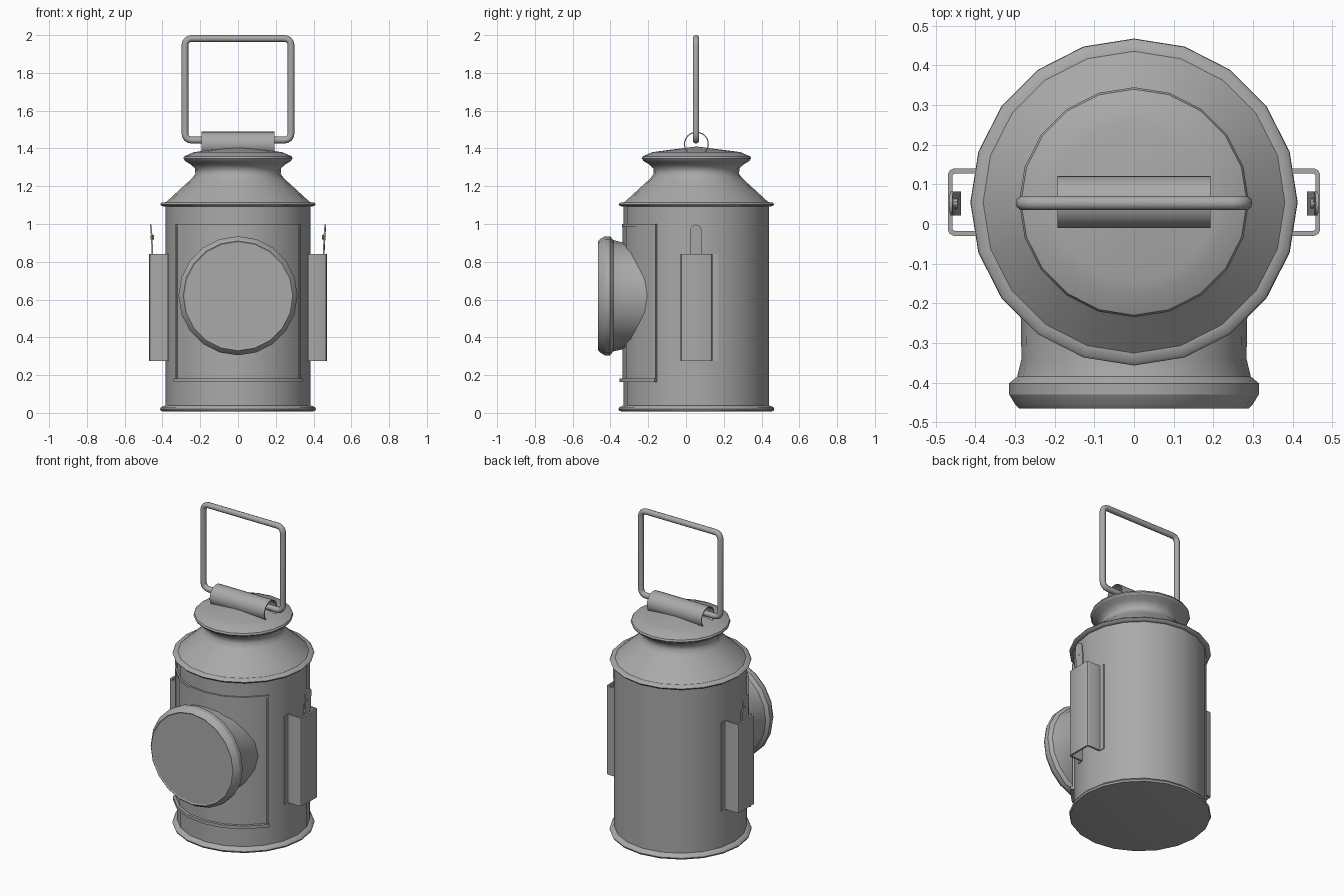
import bpy, bmesh, math
from mathutils import Vector

if "Cube" in bpy.data.objects:
    bpy.data.objects.remove(bpy.data.objects["Cube"])

CY = 0.055          # y of the lantern axis
SIDES = 20

metal = bpy.data.materials.new("grey metal")
metal.diffuse_color = (0.4, 0.4, 0.4, 1)
metal.use_nodes = True
metal.node_tree.nodes["Principled BSDF"].inputs["Base Color"].default_value = metal.diffuse_color


def finish(name, bm, angle=35):
    bmesh.ops.recalc_face_normals(bm, faces=bm.faces)
    me = bpy.data.meshes.new(name)
    bm.to_mesh(me)
    bm.free()
    ob = bpy.data.objects.new(name, me)
    bpy.context.collection.objects.link(ob)
    me.materials.append(metal)
    bpy.ops.object.select_all(action='DESELECT')
    ob.select_set(True)
    bpy.context.view_layer.objects.active = ob
    bpy.ops.object.shade_smooth_by_angle(angle=math.radians(angle))
    return ob


def lathe(name, profile, place, angle=35):
    """Revolve (radius, height) points; ends are capped, place() maps to space."""
    bm = bmesh.new()
    rings = []
    for r, h in profile:
        rings.append([bm.verts.new(place(r * math.sin(2 * math.pi * i / SIDES),
                                         r * math.cos(2 * math.pi * i / SIDES), h))
                      for i in range(SIDES)])
    for a, b in zip(rings, rings[1:]):
        for i in range(SIDES):
            j = (i + 1) % SIDES
            bm.faces.new((a[i], a[j], b[j], b[i]))
    bm.faces.new(rings[0])
    bm.faces.new(rings[-1])
    return finish(name, bm, angle)


def prism(name, outline, depth, place):
    """Extrude a closed 2D outline between depth[0] and depth[1]."""
    bm = bmesh.new()
    a, b = [[bm.verts.new(place(u, v, d)) for u, v in outline] for d in depth]
    n = len(a)
    for i in range(n):
        bm.faces.new((a[i], a[(i + 1) % n], b[(i + 1) % n], b[i]))
    bm.faces.new(a)
    bm.faces.new(b)
    return finish(name, bm)


def upright(u, v, h):
    return Vector((u, CY + v, h))


def forward(u, v, h):
    return Vector((u, h, 0.62 + v))


# Body with rolled rims
lathe("body", [(0.385, 0.015), (0.385, 1.105)], upright)
lathe("bottom_rim", [(0.395, 0.008), (0.408, 0.01), (0.413, 0.02), (0.408, 0.03),
                     (0.385, 0.04)], upright, 50)
lathe("top_rim", [(0.385, 1.092), (0.405, 1.095), (0.412, 1.104), (0.405, 1.113),
                  (0.38, 1.116)], upright, 50)

# Roof cone, neck and flared chimney cap
lathe("roof", [(0.385, 1.112), (0.30, 1.19), (0.245, 1.24), (0.226, 1.265), (0.228, 1.295),
               (0.25, 1.315), (0.283, 1.335)], upright, 60)
lathe("cap", [(0.275, 1.33), (0.29, 1.347), (0.285, 1.358), (0.235, 1.38),
              (0.20, 1.385), (0.01, 1.409)], upright, 40)

# Lens barrel, bezel and glass
lathe("lens_barrel", [(0.287, -0.17), (0.284, -0.34), (0.296, -0.39)], forward)
lathe("lens_bezel", [(0.295, -0.385), (0.315, -0.402), (0.315, -0.43), (0.30, -0.455),
                     (0.29, -0.465), (0.283, -0.461)], forward, 25)


# Curved front door, made of arc strips
def arc_strip(name, a0, a1, z0, z1, r0, r1):
    angles = sorted({a0, a1} | {k for k in range(-54, 55, 18) if a0 < k < a1})
    pts = [(r * math.sin(math.radians(a)), -r * math.cos(math.radians(a)))
           for r, seq in ((r1, angles), (r0, angles[::-1])) for a in seq]
    prism(name, pts, (z0, z1), upright)


arc_strip("door", -57, 57, 0.165, 1.0, 0.378, 0.391)
arc_strip("door_bottom_lip", -57, 57, 0.163, 0.182, 0.38, 0.408)
arc_strip("door_top_lip", -57, 57, 0.985, 1.0, 0.38, 0.395)
for s in (-1, 1):
    lo, hi = sorted((s * 55.2, s * 57))
    arc_strip("door_side_lip", lo, hi, 0.165, 1.0, 0.38, 0.396)

# Side brackets (hat section) and their spring tabs
T = 0.012
for s in (-1, 1):
    half = [(0.374, 0.115), (0.374, 0.085), (0.455, 0.085), (0.465, 0.08), (0.47, 0.07)]
    inner = [(0.47 - T, 0.068), (0.452, 0.085 - T), (0.374 - T, 0.085 - T), (0.374 - T, 0.115)]
    outline = ([(x, -y) for x, y in half] + [(x, y) for x, y in half[::-1]]
               + [(x, y) for x, y in inner[::-1]] + [(x, -y) for x, y in inner])
    prism("side_bracket", outline, (0.275, 0.84),
          lambda u, v, h, s=s: Vector((s * u, CY + v, h)))

    tab = [(-0.03, 0.6), (0.03, 0.6)] + [
        (0.03 * math.cos(math.pi * i / 8), 0.967 + 0.03 * math.sin(math.pi * i / 8))
        for i in range(9)]
    prism("spring_tab", tab, (0.0, 0.008),
          lambda u, v, h, s=s: Vector((s * (0.437 + max(0, v - 0.83) * 0.13 + h), CY + u - 0.003, v)))
    rivet = [(0.013 * math.cos(math.pi * i / 5), 0.93 + 0.013 * math.sin(math.pi * i / 5))
             for i in range(10)]
    prism("tab_rivet", rivet, (-0.004, 0.013),
          lambda u, v, h, s=s: Vector((s * (0.45 + h), CY + u - 0.003, v)))

# Handle sleeve: thin tube open at the bottom
arc = [math.radians(-55 + 290 * i / 18) for i in range(19)]
sleeve = [(r * math.cos(a), 1.423 + r * math.sin(a))
          for r, seq in ((0.066, arc), (0.060, arc[::-1])) for a in seq]
prism("handle_sleeve", sleeve, (-0.193, 0.193), lambda u, v, h: Vector((h, CY + u, v)))

# Wire handle: rounded rectangle of round bar
W, ZB, ZT, R, BAR = 0.281, 1.444, 1.982, 0.035, 0.018
path = []
for cx, cz, start in ((W - R, ZT - R, 0), (-W + R, ZT - R, 90),
                      (-W + R, ZB + R, 180), (W - R, ZB + R, 270)):
    for k in range(5):
        a = math.radians(start + 22.5 * k)
        path.append((cx + R * math.cos(a), cz + R * math.sin(a), math.cos(a), math.sin(a)))
bm = bmesh.new()
rings = []
for x, z, nx, nz in path:
    ring = []
    for i in range(10):
        t = 2 * math.pi * i / 10
        o = BAR * math.cos(t)
        ring.append(bm.verts.new((x + nx * o, CY - 0.002 + BAR * math.sin(t), z + nz * o)))
    rings.append(ring)
for k in range(len(rings)):
    a, b = rings[k], rings[(k + 1) % len(rings)]
    for i in range(10):
        j = (i + 1) % 10
        bm.faces.new((a[i], a[j], b[j], b[i]))
finish("handle", bm, 50)
